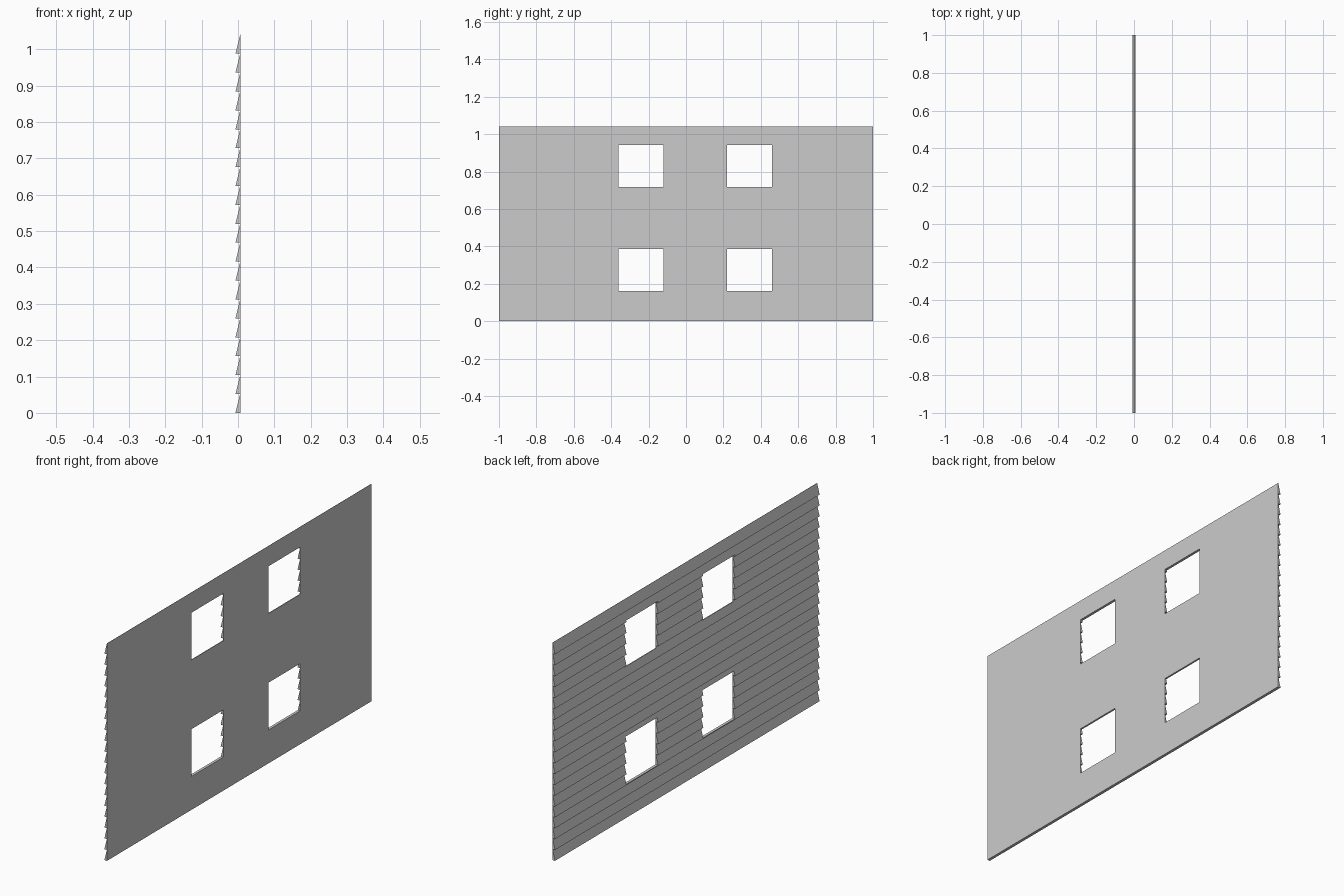
import bpy, bmesh

if "Cube" in bpy.data.objects:
    bpy.data.objects.remove(bpy.data.objects["Cube"])

BOARDS, HEIGHT, HALF_LENGTH = 20, 1.04, 1.0
OUT, BACK, TIP = -0.007, 0.007, 0.006
PITCH = HEIGHT / BOARDS


def make_object(name, bm):
    bmesh.ops.recalc_face_normals(bm, faces=bm.faces[:])
    mesh = bpy.data.meshes.new(name)
    bm.to_mesh(mesh)
    bm.free()
    obj = bpy.data.objects.new(name, mesh)
    bpy.context.collection.objects.link(obj)
    return obj


# Clapboard wall: sawtooth profile swept along y
profile = [(BACK, HEIGHT), (BACK, 0)]
for i in range(BOARDS):
    profile += [(OUT, i * PITCH), (TIP, (i + 1) * PITCH)]
bm = bmesh.new()
face = bm.faces.new([bm.verts.new((x, -HALF_LENGTH, z)) for x, z in profile])
swept = bmesh.ops.extrude_face_region(bm, geom=[face], use_keep_orig=True)
moved = [v for v in swept["geom"] if isinstance(v, bmesh.types.BMVert)]
bmesh.ops.translate(bm, verts=moved, vec=(0, 2 * HALF_LENGTH, 0))
wall = make_object("clapboard_wall", bm)

# Window openings: two columns by two rows
bm = bmesh.new()
for y in (-0.241, 0.34):
    for z in (0.273, 0.83):
        box = bmesh.ops.create_cube(bm, size=1)["verts"]
        bmesh.ops.scale(bm, verts=box, vec=(0.1, 0.24, 0.226))
        bmesh.ops.translate(bm, verts=box, vec=(0, y, z))
cutter = make_object("window_cutter", bm)
cutter.hide_render = True

cut = wall.modifiers.new("windows", "BOOLEAN")
cut.operation = "DIFFERENCE"
cut.solver = "EXACT"
cut.object = cutter
bpy.context.view_layer.objects.active = wall
wall.select_set(True)
bpy.ops.object.modifier_apply(modifier=cut.name)
bpy.data.objects.remove(cutter)
